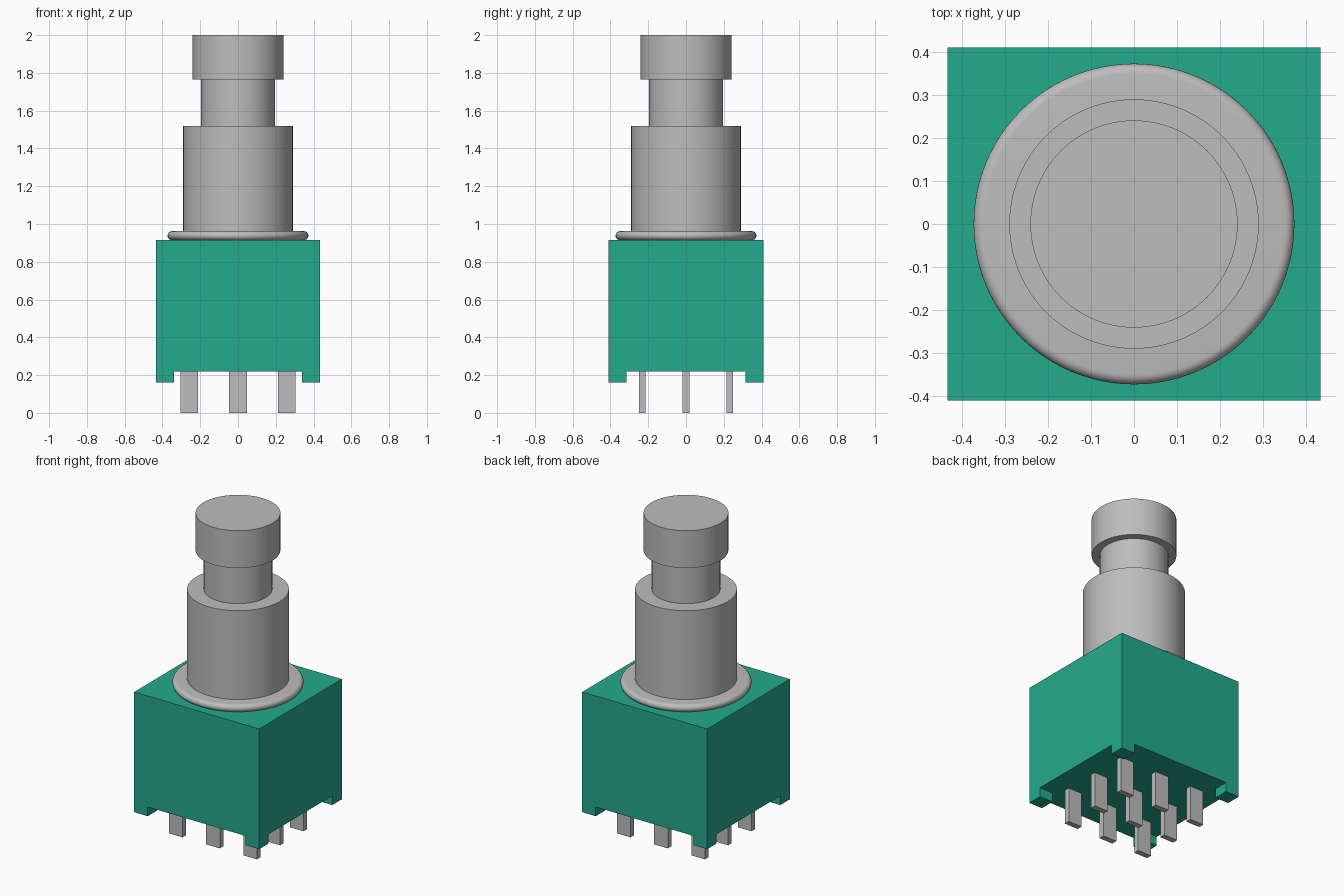
import bpy, bmesh, math
from mathutils import Matrix, Vector

cube = bpy.data.objects.get("Cube")
if cube:
    bpy.data.objects.remove(cube, do_unlink=True)


def make_material(name, rgb):
    mat = bpy.data.materials.new(name)
    mat.use_nodes = True
    mat.diffuse_color = (*rgb, 1)
    node = next(n for n in mat.node_tree.nodes if n.type == 'BSDF_PRINCIPLED')
    node.inputs["Base Color"].default_value = (*rgb, 1)
    return mat


GREEN = make_material("green plastic", (0.017, 0.40, 0.265))
METAL = make_material("grey metal", (0.51, 0.51, 0.51))


def finish(bm, name, mat):
    bmesh.ops.recalc_face_normals(bm, faces=bm.faces)
    mesh = bpy.data.meshes.new(name)
    bm.to_mesh(mesh)
    bm.free()
    mesh.materials.append(mat)
    obj = bpy.data.objects.new(name, mesh)
    bpy.context.collection.objects.link(obj)
    return obj


def box(bm, x, y, z0, z1, sx, sy):
    m = Matrix.Translation((x, y, (z0 + z1) / 2)) @ Matrix.Diagonal((sx, sy, z1 - z0, 1))
    bmesh.ops.create_cube(bm, size=1, matrix=m)


def lathe(name, profile, mat, steps=96):
    """Revolve (radius, z) points about z; first and last points lie on the axis."""
    bm = bmesh.new()
    verts = [bm.verts.new((r, 0, z)) for r, z in profile]
    edges = [bm.edges.new(pair) for pair in zip(verts, verts[1:])]
    bmesh.ops.spin(bm, geom=verts + edges, cent=(0, 0, 0), axis=(0, 0, 1),
                   angle=math.tau, steps=steps)
    bmesh.ops.remove_doubles(bm, verts=bm.verts, dist=1e-5)
    obj = finish(bm, name, mat)
    bpy.ops.object.select_all(action='DESELECT')
    obj.select_set(True)
    bpy.context.view_layer.objects.active = obj
    bpy.ops.object.shade_smooth_by_angle(angle=math.radians(35))
    return obj


def cylinder(name, radius, z0, z1, mat):
    return lathe(name, [(0, z0), (radius, z0), (radius, z1), (0, z1)], mat)


# Housing: block whose bottom corners are extruded into standoff feet
HX, HY, FOOT_X, FOOT_Y = 0.434, 0.41, 0.34, 0.316
BASE, TOP, FOOT_Z = 0.218, 0.915, 0.16
bm = bmesh.new()
box(bm, 0, 0, BASE, TOP, 2 * HX, 2 * HY)
for s in (-1, 1):
    for axis, d in ((Vector((1, 0, 0)), FOOT_X), (Vector((0, 1, 0)), FOOT_Y)):
        bmesh.ops.bisect_plane(bm, geom=bm.verts[:] + bm.edges[:] + bm.faces[:],
                               plane_co=axis * d * s, plane_no=axis)
corners = []
for f in bm.faces:
    c = f.calc_center_median()
    if c.z < BASE + 1e-4 and abs(c.x) > FOOT_X and abs(c.y) > FOOT_Y:
        corners.append(f)
ext = bmesh.ops.extrude_face_region(bm, geom=corners)["geom"]
bmesh.ops.translate(bm, vec=(0, 0, FOOT_Z - BASE),
                    verts=[v for v in ext if isinstance(v, bmesh.types.BMVert)])
bmesh.ops.dissolve_limit(bm, angle_limit=0.01, verts=bm.verts, edges=bm.edges)
finish(bm, "housing", GREEN)

# Solder pins: three by three grid of flat blades
for row, y in enumerate((-0.231, 0, 0.231), 1):
    for col, x in enumerate((-0.258, 0, 0.258), 1):
        bm = bmesh.new()
        box(bm, x, y, 0, BASE + 0.02, 0.095, 0.035)
        finish(bm, f"pin_row{row}_col{col}", METAL)

# Collar: disc with a fully rounded rim
R, COLLAR_TOP = 0.373, 0.962
r = (COLLAR_TOP - TOP) / 2
rim = [(R - r + r * math.cos(a), TOP + r + r * math.sin(a))
       for a in (math.pi * (i / 12 - 0.5) for i in range(13))]
lathe("collar", [(0, TOP), *rim, (0, COLLAR_TOP)], METAL)

# Bushing, plunger and push cap
cylinder("bushing", 0.29, COLLAR_TOP, 1.52, METAL)
cylinder("plunger", 0.195, 1.52, 1.765, METAL)
cylinder("push_cap", 0.241, 1.765, 2.0, METAL)
